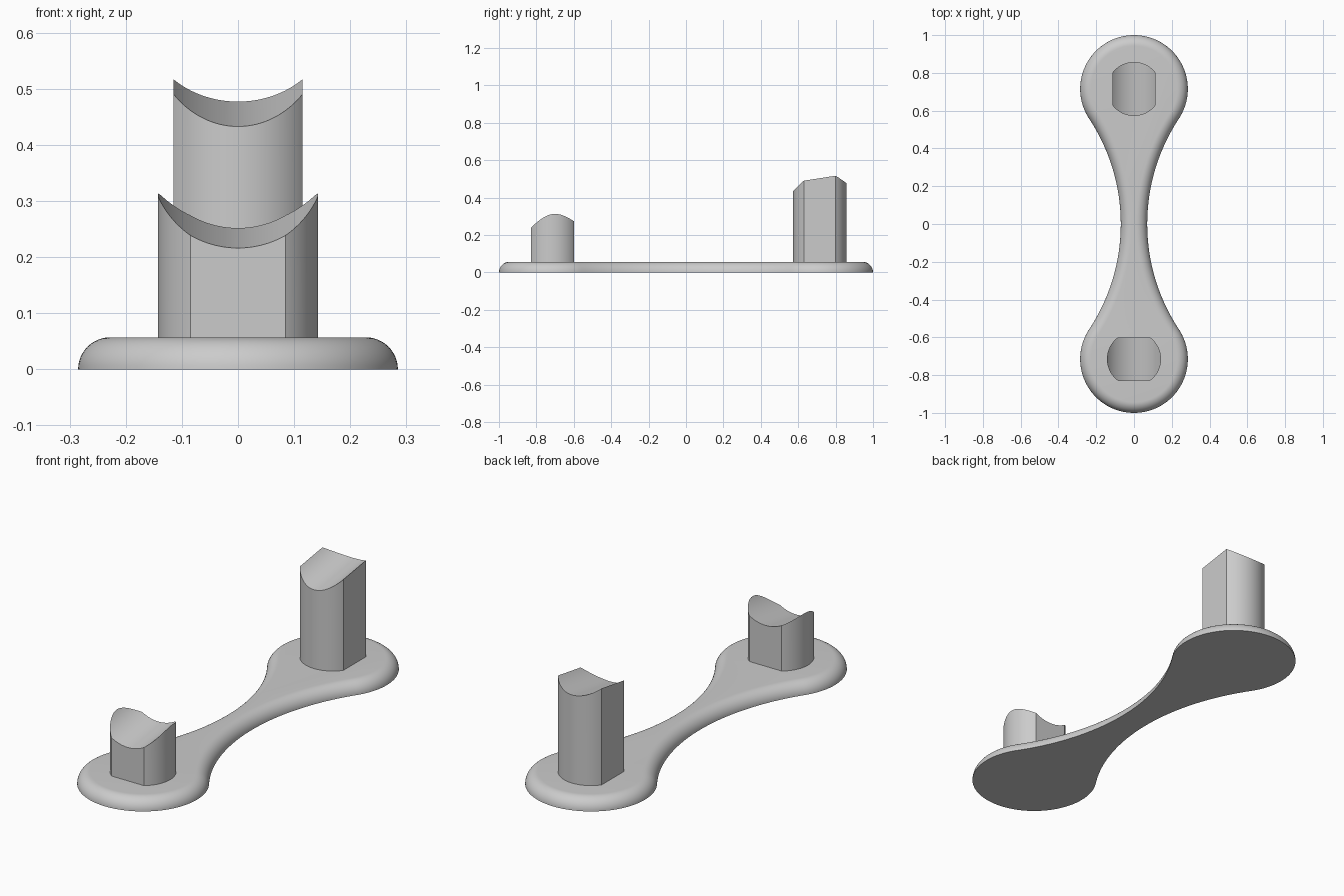
import bpy, bmesh
from math import sin, cos, asin, atan2, sqrt, pi, radians

if "Cube" in bpy.data.objects:
    bpy.data.objects.remove(bpy.data.objects["Cube"])

END_Y, END_R = 0.715, 0.285      # round ends of the base
NECK, THICK = 0.07, 0.057        # neck half width, plate thickness
# radius of the waist arc tangent to both end circles
WAIST_R = (NECK**2 + END_Y**2 - END_R**2) / (2 * (END_R - NECK))
WAIST_X = NECK + WAIST_R


def finish(name, bm):
    bmesh.ops.remove_doubles(bm, verts=bm.verts, dist=1e-5)
    bmesh.ops.recalc_face_normals(bm, faces=bm.faces)
    mesh = bpy.data.meshes.new(name)
    bm.to_mesh(mesh)
    bm.free()
    obj = bpy.data.objects.new(name, mesh)
    bpy.context.collection.objects.link(obj)
    bpy.ops.object.select_all(action='DESELECT')
    obj.select_set(True)
    bpy.context.view_layer.objects.active = obj
    bpy.ops.object.shade_smooth_by_angle(angle=radians(30))


def outline(inset):
    """Dumbbell outline, offset inwards."""
    t = atan2(END_Y, WAIST_X)
    r, w = END_R - inset, WAIST_R + inset
    end = [(r * cos(a), END_Y + r * sin(a))
           for a in (pi / 2 - (pi / 2 + t) * i / 40 for i in range(41))]
    waist = [(WAIST_X - w * cos(a), w * sin(a))
             for a in (t - 2 * t * i / 48 for i in range(1, 48))]
    right = end + waist + [(x, -y) for x, y in reversed(end)]
    return right[:-1] + [(-x, -y) for x, y in right[:-1]]


def base_plate():
    bm = bmesh.new()
    rings = []
    for i in range(13):
        a = pi / 2 * i / 12
        rings.append([bm.verts.new((x, y, THICK * sin(a)))
                      for x, y in outline(THICK * (1 - cos(a)))])
    n = len(rings[0])
    for lo, hi in zip(rings, rings[1:]):
        for i in range(n):
            j = (i + 1) % n
            bm.faces.new((lo[i], lo[j], hi[j], hi[i]))
    bm.faces.new(rings[0][::-1])
    bm.faces.new(rings[-1])
    finish("base_plate", bm)


def post(name, cy, half_x, half_y, valley, saddle_r, r=0.143, slope=0.155):
    """Round post with two flats and a tilted cylindrical saddle on top."""
    tmax = asin(half_x / r)
    xs = [r * sin(tmax * i / 32) for i in range(-32, 33)]
    if half_y < r:                       # corners where the flats begin
        c = sqrt(r * r - half_y**2)
        xs = sorted([x for x in xs if abs(abs(x) - c) > 0.002] + [-c, c])
    bm = bmesh.new()
    cols = []
    for x in xs:
        h = min(half_y, sqrt(max(r * r - x * x, 0)))
        z = valley + saddle_r - sqrt(saddle_r**2 - x * x)
        cols.append([bm.verts.new(p) for p in (
            (x, cy - h, 0.02), (x, cy + h, 0.02),
            (x, cy + h, z + slope * h), (x, cy - h, z - slope * h))])
    for a, b in zip(cols, cols[1:]):
        for i in range(4):
            j = (i + 1) % 4
            bm.faces.new((a[i], a[j], b[j], b[i]))
    if half_x < r:                       # flat sides
        bm.faces.new(cols[0])
        bm.faces.new(cols[-1])
    finish(name, bm)


base_plate()
post("front_post", -END_Y, 0.143, 0.115, 0.234, 0.170)
post("back_post", END_Y, 0.115, 0.143, 0.455, 0.160)
